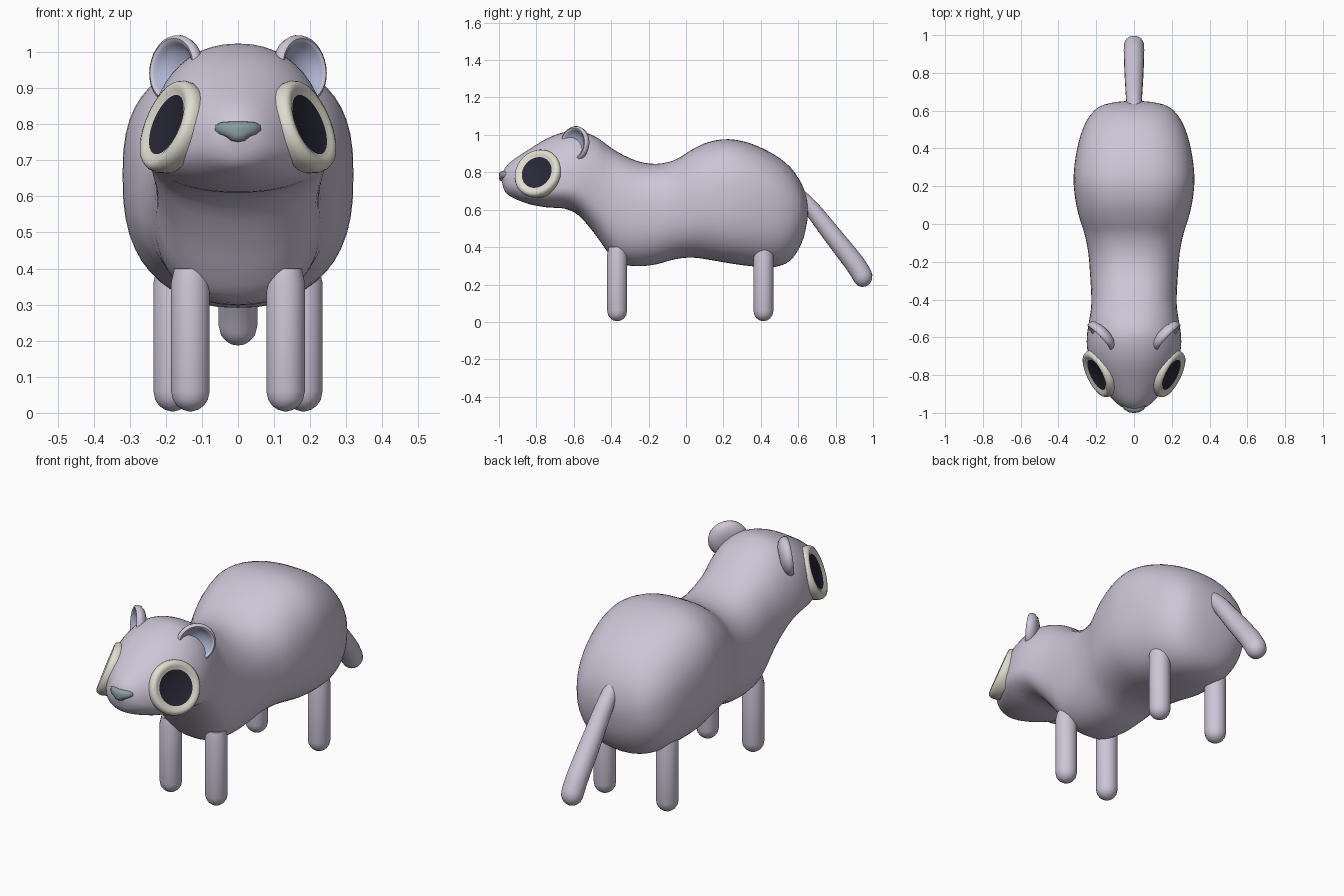
import bpy, bmesh, math
from mathutils import Vector

if "Cube" in bpy.data.objects:
    bpy.data.objects.remove(bpy.data.objects["Cube"])


def material(name, rgb):
    m = bpy.data.materials.new(name)
    m.diffuse_color = (*rgb, 1)
    m.use_nodes = True
    m.node_tree.nodes["Principled BSDF"].inputs["Base Color"].default_value = m.diffuse_color
    return m


FUR = material("lilac fur", (0.61, 0.56, 0.68))
EAR_IN = material("blue lilac inner ear", (0.43, 0.46, 0.64))
EYE = material("cream eye", (0.74, 0.72, 0.63))
PUPIL = material("dark pupil", (0.021, 0.021, 0.038))
NOSE = material("grey nose", (0.26, 0.33, 0.35))


def loft(name, rings, mats, rule=None, angle=50):
    """Skin a list of equal-length point rings and cap both ends."""
    bm = bmesh.new()
    loops = [[bm.verts.new(p) for p in r] for r in rings]
    n = len(loops[0])
    for k, (a, b) in enumerate(zip(loops, loops[1:])):
        for i in range(n):
            j = (i + 1) % n
            f = bm.faces.new((a[i], a[j], b[j], b[i]))
            f.material_index = rule(k) if rule else 0
    bm.faces.new(loops[0])
    bm.faces.new(loops[-1]).material_index = rule(len(loops)) if rule else 0
    bmesh.ops.recalc_face_normals(bm, faces=bm.faces)
    me = bpy.data.meshes.new(name)
    bm.to_mesh(me)
    bm.free()
    for m in mats:
        me.materials.append(m)
    ob = bpy.data.objects.new(name, me)
    bpy.context.collection.objects.link(ob)
    bpy.ops.object.select_all(action='DESELECT')
    bpy.context.view_layer.objects.active = ob
    ob.select_set(True)
    bpy.ops.object.shade_smooth_by_angle(angle=math.radians(angle))
    return ob


def spline(rows, steps):
    """Catmull-Rom interpolation through rows of numbers."""
    out = []
    for i in range(len(rows) - 1):
        p = [rows[max(0, min(len(rows) - 1, i + d))] for d in (-1, 0, 1, 2)]
        for s in range(steps):
            t = s / steps
            out.append([0.5 * (2 * b + (c - a) * t + (2 * a - 5 * b + 4 * c - d) * t * t
                               + (3 * b - a - 3 * c + d) * t ** 3) for a, b, c, d in zip(*p)])
    return out + [list(rows[-1])]


def lathe(name, centre, axis, profile, mats, rule=None, seg=32):
    """Turn (radius, height) pairs about an axis."""
    axis = Vector(axis).normalized()
    u = axis.orthogonal().normalized()
    v = axis.cross(u)
    ang = [2 * math.pi * i / seg for i in range(seg)]
    rings = [[Vector(centre) + axis * h + r * (u * math.cos(a) + v * math.sin(a)) for a in ang]
             for r, h in profile]
    return loft(name, rings, mats, rule)


# Body, neck and head: y, top, bottom, half width, height of widest point, roundness
BODY = [
    (-0.985, 0.785, 0.755, 0.015, 0.77, 2.0),
    (-0.97, 0.82, 0.70, 0.062, 0.755, 2.0),
    (-0.93, 0.862, 0.666, 0.112, 0.74, 2.1),
    (-0.84, 0.922, 0.630, 0.182, 0.725, 2.1),
    (-0.74, 0.982, 0.612, 0.230, 0.72, 2.15),
    (-0.65, 1.015, 0.606, 0.249, 0.72, 2.2),
    (-0.57, 1.022, 0.566, 0.247, 0.72, 2.2),
    (-0.48, 0.988, 0.460, 0.232, 0.69, 2.3),
    (-0.42, 0.945, 0.375, 0.226, 0.65, 2.3),
    (-0.36, 0.905, 0.315, 0.227, 0.61, 2.4),
    (-0.26, 0.860, 0.298, 0.233, 0.58, 2.4),
    (-0.16, 0.845, 0.308, 0.241, 0.58, 2.4),
    (-0.06, 0.866, 0.335, 0.260, 0.60, 2.4),
    (0.03, 0.920, 0.344, 0.288, 0.63, 2.5),
    (0.12, 0.962, 0.333, 0.309, 0.65, 2.5),
    (0.23, 0.977, 0.314, 0.320, 0.66, 2.6),
    (0.35, 0.953, 0.298, 0.310, 0.65, 2.5),
    (0.47, 0.895, 0.293, 0.283, 0.62, 2.4),
    (0.56, 0.825, 0.330, 0.243, 0.59, 2.3),
    (0.62, 0.735, 0.425, 0.185, 0.59, 2.2),
    (0.645, 0.660, 0.520, 0.100, 0.59, 2.0),
    (0.652, 0.600, 0.580, 0.015, 0.59, 2.0),
]


def section(y, top, bottom, w, mid, n, seg=48):
    ring = []
    for i in range(seg):
        a = 2 * math.pi * i / seg
        c, s = math.cos(a), math.sin(a)
        h = top - mid if s > 0 else mid - bottom
        ring.append((w * math.copysign(abs(c) ** (2 / n), c), y,
                     mid + h * math.copysign(abs(s) ** (2 / n), s)))
    return ring


loft("body", [section(*r) for r in spline(BODY, 3)], [FUR], angle=80)

# Tail: y, z, radius along a drooping path
tail = spline([(0.58, 0.70, 0.034), (0.66, 0.62, 0.042), (0.79, 0.455, 0.050),
               (0.90, 0.315, 0.054), (0.945, 0.243, 0.054)], 4)
down = Vector((0, 0.53, -0.85))
y0, z0, r0 = tail[-1]
for a in (25, 50, 70, 85):                      # rounded tip
    s, c = math.sin(math.radians(a)), math.cos(math.radians(a))
    tail.append((y0 + down.y * r0 * s, z0 + down.z * r0 * s, r0 * c))
loft("tail", [[(r * math.cos(t), y + 0.80 * r * math.sin(t), z + 0.60 * r * math.sin(t))
               for t in [2 * math.pi * i / 20 for i in range(20)]] for y, z, r in tail],
     [FUR], angle=80)

# Profiles shared by the paired parts
LEG = [(0.054 * math.sin(math.radians(a)), 0.06 - 0.056 * math.cos(math.radians(a)))
       for a in (6, 25, 45, 65, 90)] + [(0.054, 0.36), (0.045, 0.40)]
EYE_RIM = [(0.125, -0.05), (0.134, -0.02), (0.133, -0.004), (0.126, 0.009),
           (0.115, 0.013), (0.102, 0.010), (0.088, 0.003), (0.004, 0.003)]
EAR = [(0.01, -0.036), (0.05, -0.033), (0.078, -0.023), (0.093, -0.008), (0.097, 0.006),
       (0.094, 0.018), (0.086, 0.023), (0.077, 0.019), (0.071, 0.008),
       (0.05, -0.010), (0.025, -0.017), (0.004, -0.019)]

for side, s in (("left", -1), ("right", 1)):
    lathe(f"front_leg_{side}", (s * 0.132, -0.368, 0), (0, 0, 1), LEG, [FUR], seg=20)
    lathe(f"back_leg_{side}", (s * 0.181, 0.414, 0), (0, 0, 1), LEG, [FUR], seg=20)
    # Cream eye disc with a dark centre
    lathe(f"eye_{side}", (s * 0.196, -0.797, 0.798), (s, -0.5, 0.42), EYE_RIM,
          [EYE, PUPIL], lambda k: int(k >= 6))
    # Dished ear facing forward and outward
    lathe(f"ear_{side}", (s * 0.168, -0.59, 0.95), (s * 0.72, -0.68, 0.12), EAR,
          [FUR, EAR_IN], lambda k: int(k >= 7))

# Nose: wide at the top, small lobe below, wrapped round the snout
half = [(0, 0.808), (0.025, 0.808), (0.05, 0.806), (0.066, 0.797), (0.068, 0.783),
        (0.056, 0.772), (0.036, 0.765), (0.02, 0.753), (0, 0.749)]
outline = half + [(-x, z) for x, z in half[-2:0:-1]]
rings = []
for y, k in ((-0.93, 0.9), (-0.965, 1.0), (-0.985, 0.95), (-0.996, 0.75), (-1.0, 0.4), (-1.0, 0.05)):
    rings.append([(x * k, y + 5 * (x * k) ** 2, 0.78 + (z - 0.78) * k) for x, z in outline])
loft("nose", rings, [NOSE], angle=70)
